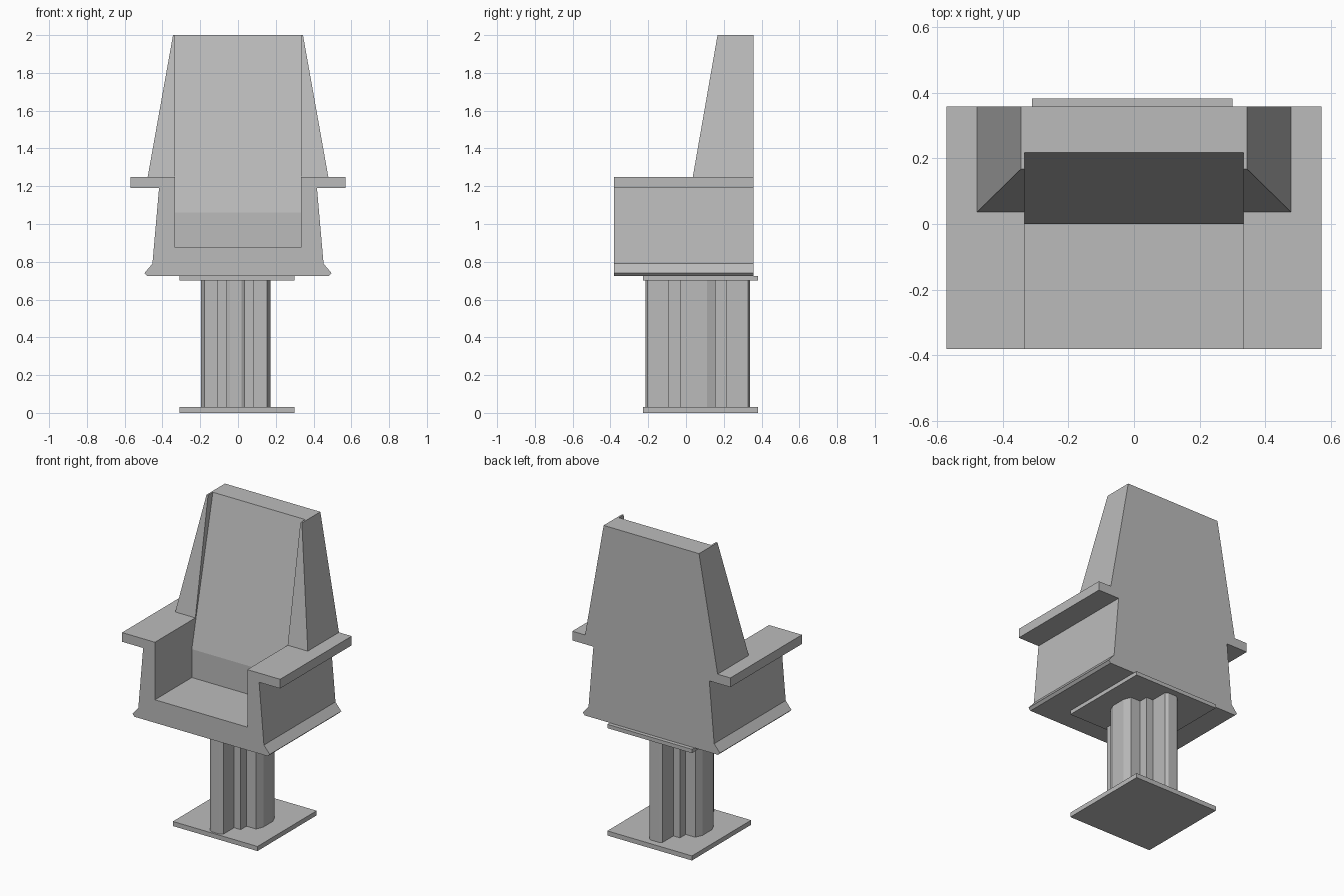
import bpy, bmesh
from mathutils import Matrix

cube = bpy.data.objects.get("Cube")
if cube:
    bpy.data.objects.remove(cube)

grey = bpy.data.materials.new("plain_grey")
grey.use_nodes = True
GREY = (0.5, 0.5, 0.5, 1)
grey.diffuse_color = GREY
grey.node_tree.nodes["Principled BSDF"].inputs["Base Color"].default_value = GREY

BACK_Y = 0.357
INNER_X = 0.333
ARM_Z = 1.25


def finish(name, bm):
    bmesh.ops.recalc_face_normals(bm, faces=bm.faces)
    mesh = bpy.data.meshes.new(name)
    bm.to_mesh(mesh)
    bm.free()
    mesh.materials.append(grey)
    obj = bpy.data.objects.new(name, mesh)
    bpy.context.collection.objects.link(obj)
    return obj


def prism(name, profile, axis, start, end):
    """Extrude a 2D profile along one axis."""
    def place(a, b, t):
        return {"x": (t, a, b), "y": (a, t, b), "z": (a, b, t)}[axis]
    bm = bmesh.new()
    face = bm.faces.new([bm.verts.new(place(a, b, start)) for a, b in profile])
    new = bmesh.ops.extrude_face_region(bm, geom=[face])["geom"]
    bmesh.ops.translate(bm, vec=place(0, 0, end - start),
                        verts=[v for v in new if isinstance(v, bmesh.types.BMVert)])
    return finish(name, bm)


def mirrored(half):
    """Complete a profile that runs from one side of the axis to the other."""
    return half + [(-a, b) for a, b in reversed(half)]


def plate(name, z0, z1):
    bm = bmesh.new()
    bmesh.ops.create_cube(bm, size=1, matrix=Matrix.Translation((-0.005, 0.077, (z0 + z1) / 2))
                          @ Matrix.Diagonal((0.61, 0.61, z1 - z0, 1)))
    return finish(name, bm)


# Pedestal: two square plates and a cross-shaped column
plate("floor_plate", 0, 0.03)
plate("seat_plate", 0.7, 0.725)
quarter = [(0.03, 0.277), (0.048, 0.265), (0.048, 0.154), (0.096, 0.154),
           (0.096, 0.095), (0.165, 0.095), (0.185, 0.048)]
right_side = quarter + [(x, -y) for x, y in reversed(quarter)]
column = [(x - 0.012, y + 0.062) for x, y in mirrored(right_side)]
prism("column", column, "z", 0.03, 0.7)

# Seat shell with flared foot, side walls and overhanging arms
shell = [(0.48, 0.725), (0.495, 0.74), (0.453, 0.79), (0.418, 1.19), (0.57, 1.19),
         (0.57, ARM_Z), (INNER_X, ARM_Z), (INNER_X, 0.875)]
prism("seat_shell", mirrored(shell), "y", -0.38, BACK_Y)

# Backrest: upright lower part, then leaning back
prism("backrest", [(0, 0.875), (0, 1.06), (0.217, 2), (BACK_Y, 2), (BACK_Y, 0.875)],
      "x", -INNER_X, INNER_X)

# Tapered wings on both sides of the backrest
for side, name in ((1, "left_wing"), (-1, "right_wing")):
    bm = bmesh.new()
    for z, outer, front in ((ARM_Z, 0.478, 0.036), (2, 0.344, 0.167)):
        for x in (INNER_X, outer):
            for y in (front, BACK_Y):
                bm.verts.new((side * x, y, z))
    bmesh.ops.convex_hull(bm, input=bm.verts)
    bmesh.ops.dissolve_limit(bm, angle_limit=0.01, verts=bm.verts, edges=bm.edges)
    finish(name, bm)
